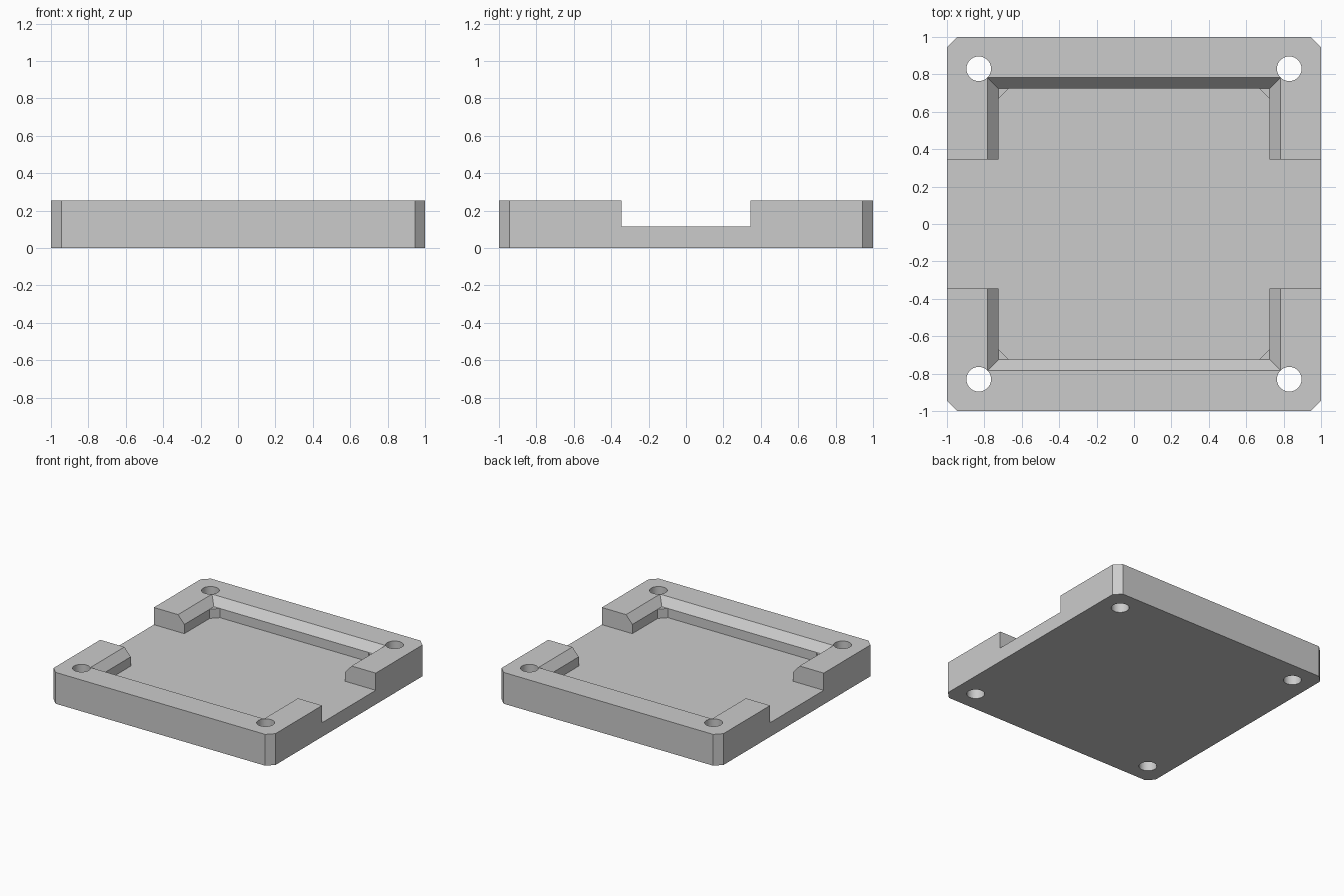
import bpy, bmesh, math

if "Cube" in bpy.data.objects:
    bpy.data.objects.remove(bpy.data.objects["Cube"])

HEIGHT, FLOOR, BEVEL_Z = 0.255, 0.115, 0.19   # rim top, pocket floor, foot of the sloped rim

grey = bpy.data.materials.new("plain grey")
grey.diffuse_color = (0.6, 0.6, 0.6, 1)
grey.use_nodes = True
grey.node_tree.nodes["Principled BSDF"].inputs["Base Color"].default_value = grey.diffuse_color


def square(half_x, half_y, cut=0.0):
    """Rectangle outline, counter-clockwise, with optional clipped corners."""
    if cut == 0:
        return [(half_x, half_y), (-half_x, half_y), (-half_x, -half_y), (half_x, -half_y)]
    a, b = half_x - cut, half_y - cut
    return [(half_x, b), (a, half_y), (-a, half_y), (-half_x, b),
            (-half_x, -b), (-a, -half_y), (a, -half_y), (half_x, -b)]


def circle(cx, cy, r, n=48):
    return [(cx + r * math.cos(math.tau * i / n), cy + r * math.sin(math.tau * i / n)) for i in range(n)]


def loft(name, bottom, z0, top, z1, smooth=False):
    """Solid between two outlines with matching point counts."""
    bm = bmesh.new()
    lo = [bm.verts.new((x, y, z0)) for x, y in bottom]
    hi = [bm.verts.new((x, y, z1)) for x, y in top]
    n = len(lo)
    bm.faces.new(lo[::-1])
    bm.faces.new(hi)
    for i in range(n):
        j = (i + 1) % n
        bm.faces.new((lo[i], lo[j], hi[j], hi[i])).smooth = smooth
    mesh = bpy.data.meshes.new(name)
    bm.to_mesh(mesh)
    bm.free()
    mesh.materials.append(grey)
    obj = bpy.data.objects.new(name, mesh)
    bpy.context.collection.objects.link(obj)
    return obj


def prism(name, outline, z0, z1, smooth=False):
    return loft(name, outline, z0, outline, z1, smooth)


def cut(target, cutter):
    cutter.hide_render = True
    cutter.hide_set(True)
    mod = target.modifiers.new(cutter.name, 'BOOLEAN')
    mod.operation = 'DIFFERENCE'
    mod.solver = 'EXACT'
    mod.object = cutter


# Tray body with clipped corners
tray = prism("tray", square(1, 1, 0.055), 0, HEIGHT)

# Sloped rim, carried past the top at the same slope
slope = (0.782 - 0.725) / (HEIGHT - BEVEL_Z)
wide = 0.725 + slope * (0.35 - BEVEL_Z)
cut(tray, loft("rim_slope_cutter", square(0.725, 0.725), BEVEL_Z, square(wide, wide), 0.35))

# Straight-walled pocket with clipped corners
cut(tray, prism("pocket_cutter", square(0.725, 0.725, 0.055), FLOOR, 0.24))

# Openings through the left and right walls
cut(tray, prism("side_opening_cutter", square(1.2, 0.345), FLOOR, 0.4))

# Corner screw holes
for sx in (-1, 1):
    for sy in (-1, 1):
        cut(tray, prism("screw_hole_cutter", circle(0.83 * sx, 0.83 * sy, 0.066), -0.1, 0.4, True))
